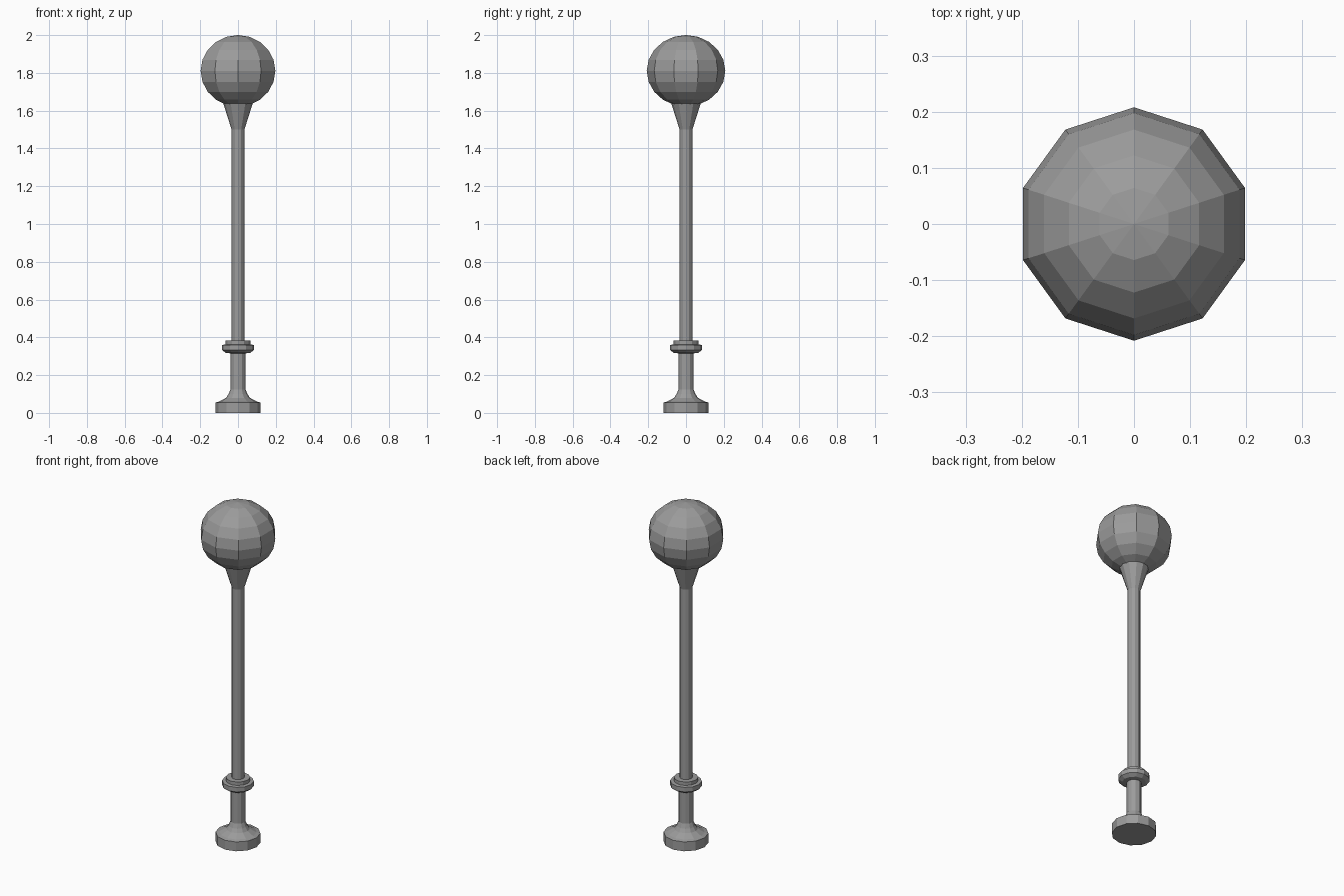
import bpy
import bmesh
import math

cube = bpy.data.objects.get("Cube")
if cube:
    bpy.data.objects.remove(cube, do_unlink=True)

gray = bpy.data.materials.new("metal gray")
gray.use_nodes = True
color = (0.33, 0.33, 0.33, 1)
gray.diffuse_color = color
gray.node_tree.nodes["Principled BSDF"].inputs["Base Color"].default_value = color


def finish(name, bm):
    """Turn a bmesh into a flat shaded object."""
    bmesh.ops.recalc_face_normals(bm, faces=bm.faces)
    mesh = bpy.data.meshes.new(name)
    bm.to_mesh(mesh)
    bm.free()
    mesh.materials.append(gray)
    obj = bpy.data.objects.new(name, mesh)
    bpy.context.collection.objects.link(obj)
    return obj


def lathe(name, profile, sides=12):
    """Stack rings of (radius, height) and close both ends."""
    bm = bmesh.new()
    rings = []
    for r, z in profile:
        angles = [math.tau * i / sides for i in range(sides)]
        rings.append([bm.verts.new((r * math.cos(a), r * math.sin(a), z)) for a in angles])
    for low, high in zip(rings, rings[1:]):
        for i in range(sides):
            j = (i + 1) % sides
            bm.faces.new((low[i], low[j], high[j], high[i]))
    bm.faces.new(rings[0])
    bm.faces.new(rings[-1])
    return finish(name, bm)


# Foot with a flared neck
lathe("base", [(0.12, 0), (0.12, 0.055), (0.10, 0.06), (0.063, 0.08),
               (0.05, 0.10), (0.04, 0.125)])
# Thick lower column
lathe("lower_column", [(0.04, 0.12), (0.04, 0.33)])
# Stepped collar
lathe("collar", [(0.04, 0.315), (0.065, 0.318), (0.085, 0.333), (0.085, 0.36),
                 (0.065, 0.362), (0.065, 0.382)])
# Slim upper pole
lathe("pole", [(0.034, 0.37), (0.034, 1.505)])
# Cup that widens to hold the globe
lathe("globe_holder", [(0.034, 1.5), (0.08, 1.645)])

# Faceted globe, slightly squashed
bm = bmesh.new()
bmesh.ops.create_uvsphere(bm, u_segments=10, v_segments=10, radius=0.208)
bmesh.ops.scale(bm, vec=(1, 1, 0.91), verts=bm.verts)
bmesh.ops.translate(bm, vec=(0, 0, 1.811), verts=bm.verts)
finish("globe", bm)
